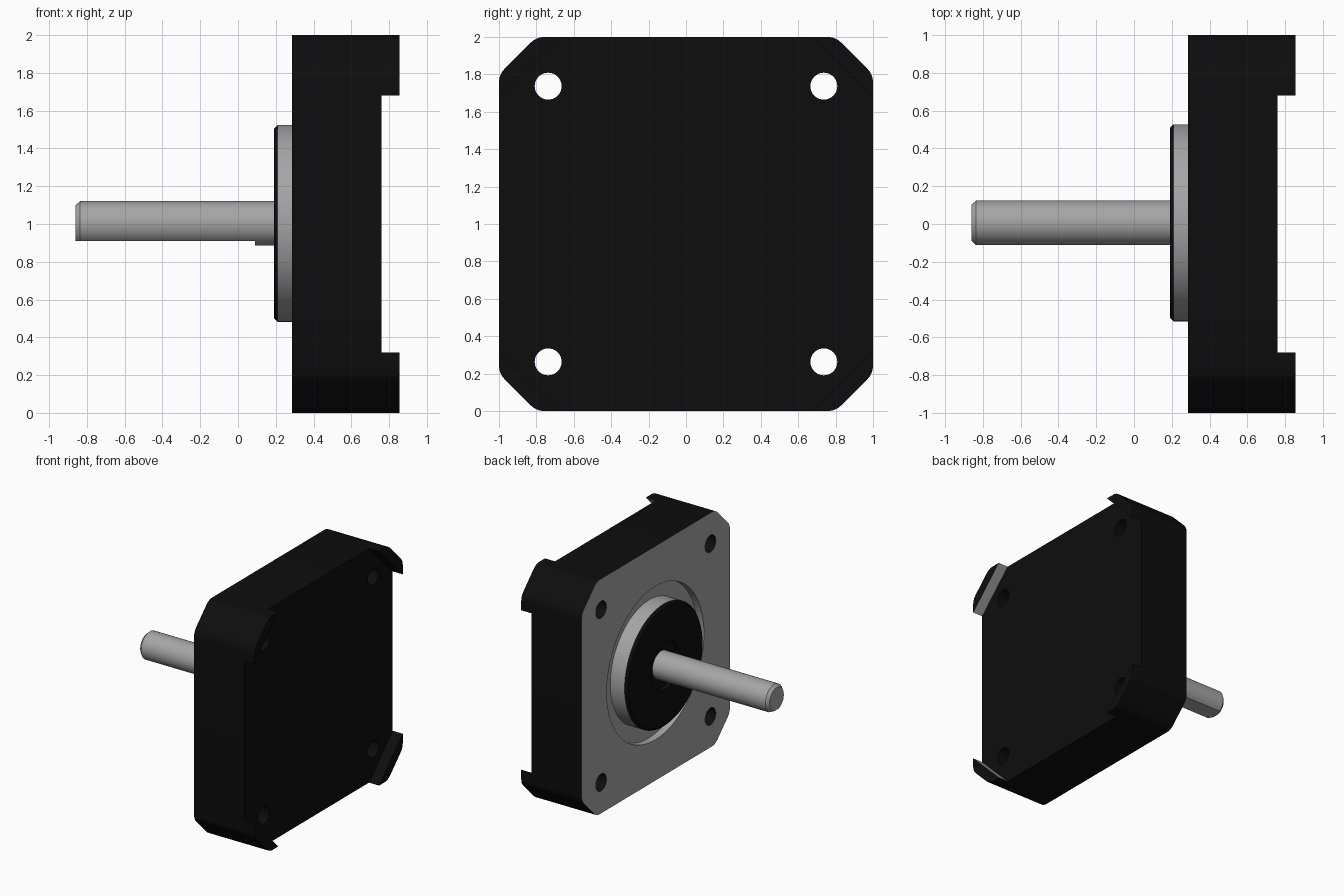
import bpy, bmesh, math
from mathutils import Vector

if "Cube" in bpy.data.objects:
    bpy.data.objects.remove(bpy.data.objects["Cube"])

CY, CZ = 0.006, 1.003          # shaft axis


def material(name, value):
    m = bpy.data.materials.new(name)
    m.diffuse_color = (value, value, value, 1)
    m.use_nodes = True
    m.node_tree.nodes["Principled BSDF"].inputs["Base Color"].default_value = m.diffuse_color
    return m


BLACK = material("black_paint", 0.004)
GREY = material("bare_metal", 0.38)


def finish(name, bm):
    bmesh.ops.recalc_face_normals(bm, faces=bm.faces)
    me = bpy.data.meshes.new(name)
    bm.to_mesh(me)
    bm.free()
    ob = bpy.data.objects.new(name, me)
    bpy.context.collection.objects.link(ob)
    me.materials.append(BLACK)
    me.materials.append(GREY)
    return ob


def prism(name, outline, x0, x1):
    """Extrude a (y, z) outline along x."""
    bm = bmesh.new()
    a = [bm.verts.new((x0, y, z + 1)) for y, z in outline]
    b = [bm.verts.new((x1, y, z + 1)) for y, z in outline]
    bm.faces.new(a)
    bm.faces.new(b)
    n = len(a)
    for i in range(n):
        j = (i + 1) % n
        bm.faces.new((a[i], a[j], b[j], b[i]))
    return finish(name, bm)


def lathe(name, profile, cy=CY, cz=CZ, n=64):
    """Turn an (x, radius) profile about an axis along x; both ends are capped."""
    bm = bmesh.new()
    rings = []
    for x, r in profile:
        rings.append([bm.verts.new((x, cy + r * math.cos(2 * math.pi * k / n),
                                    cz + r * math.sin(2 * math.pi * k / n)))
                      for k in range(n)])
    for p, q in zip(rings, rings[1:]):
        for k in range(n):
            j = (k + 1) % n
            bm.faces.new((p[k], p[j], q[j], q[k]))
    bm.faces.new(rings[0])
    bm.faces.new(rings[-1])
    return finish(name, bm)


def cut(ob, cutter):
    mod = ob.modifiers.new("cut", 'BOOLEAN')
    mod.operation = 'DIFFERENCE'
    mod.solver = 'EXACT'
    mod.object = cutter
    bpy.context.view_layer.objects.active = ob
    bpy.ops.object.modifier_apply(modifier=mod.name)
    bpy.data.objects.remove(cutter)


def paint(ob, rule):
    for p in ob.data.polygons:
        p.material_index = 1 if rule(p.center, p.normal) else 0


def smooth(ob):
    bpy.ops.object.select_all(action='DESELECT')
    ob.select_set(True)
    bpy.context.view_layer.objects.active = ob
    bpy.ops.object.shade_smooth_by_angle(angle=math.radians(30))


# Chamfered corner with softened ends, in the +y +z quadrant
def soften(p, before, after, t=0.045, steps=5):
    p = Vector(p)
    a = p + (Vector(before) - p).normalized() * t
    b = p + (Vector(after) - p).normalized() * t
    return [tuple(a * (1 - s) ** 2 + p * 2 * s * (1 - s) + b * s * s)
            for s in (i / steps for i in range(steps + 1))]


A, B = (1, 0.80), (0.80, 1)
corner = soften(A, (1, 0), B) + soften(B, A, (0, 1))

# Main body
outline = (corner + [(-y, z) for y, z in reversed(corner)]
           + [(-y, -z) for y, z in corner] + [(y, -z) for y, z in reversed(corner)])
body = prism("body", outline, 0.285, 0.76)
for sy in (-1, 1):
    for sz in (-1, 1):
        cut(body, lathe("hole_cutter", [(0, 0.072), (1, 0.072)], sy * 0.737, 1 + sz * 0.737, 32))
cut(body, lathe("recess_cutter", [(0.1, 0.655), (0.345, 0.655)]))
paint(body, lambda c, n: n.x < -0.9 or
      (c.x < 0.4 and math.hypot(c.y - CY, c.z - CZ) < 0.7))
smooth(body)

# Corner tabs on the back
for sy in (-1, 1):
    for sz in (-1, 1):
        shape = [(1, 0.68)] + corner + [(0.68, 1)]
        tab = prism("corner_tab", [(sy * y, sz * z) for y, z in shape], 0.76, 0.855)
        # inner diagonal faces are bare metal on one side
        paint(tab, lambda c, n: sy < 0 and n.y > 0.5 and abs(n.x) < 0.1)
        smooth(tab)

# Raised pilot boss with black front and a shallow central pocket
boss = lathe("pilot_boss", [(0.35, 0.522), (0.21, 0.522), (0.19, 0.502),
                            (0.19, 0.20), (0.23, 0.20)])
paint(boss, lambda c, n: c.x > 0.21 and abs(n.x) < 0.1
      and math.hypot(c.y - CY, c.z - CZ) > 0.4)
smooth(boss)

# Shaft with chamfered tip and a flat along the underside
shaft = lathe("shaft", [(-0.86, 0.096), (-0.836, 0.118), (0.25, 0.118)], n=48)
bm = bmesh.new()
bmesh.ops.create_cube(bm, size=1)
for v in bm.verts:
    v.co = (-0.405 + v.co.x * 0.99, v.co.y, 0.41 + v.co.z)
cut(shaft, finish("flat_cutter", bm))
paint(shaft, lambda c, n: True)
smooth(shaft)
